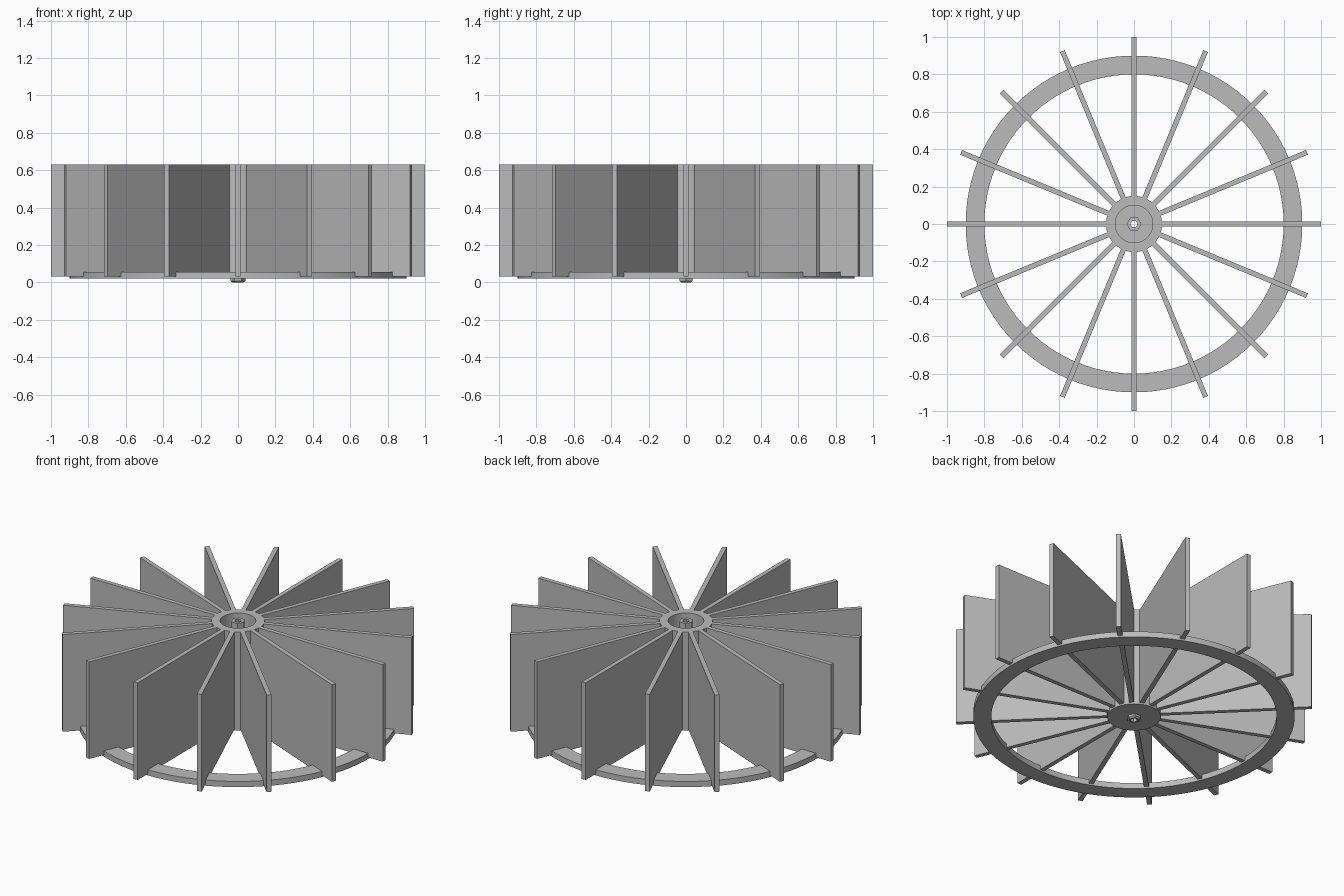
import bpy
import bmesh
from math import pi, cos, sin
from mathutils import Matrix

if "Cube" in bpy.data.objects:
    bpy.data.objects.remove(bpy.data.objects["Cube"])

BLADES = 16
BOTTOM, TOP = 0.03, 0.63

grey = bpy.data.materials.new("plain grey")
grey.use_nodes = True
grey.diffuse_color = (0.5, 0.5, 0.5, 1)
grey.node_tree.nodes["Principled BSDF"].inputs["Base Color"].default_value = (0.5, 0.5, 0.5, 1)


def finish(name, bm, smooth=True):
    bmesh.ops.recalc_face_normals(bm, faces=bm.faces)
    mesh = bpy.data.meshes.new(name)
    bm.to_mesh(mesh)
    bm.free()
    obj = bpy.data.objects.new(name, mesh)
    bpy.context.collection.objects.link(obj)
    mesh.materials.append(grey)
    if smooth:
        bpy.ops.object.select_all(action="DESELECT")
        obj.select_set(True)
        bpy.context.view_layer.objects.active = obj
        bpy.ops.object.shade_smooth_by_angle(angle=pi / 6)
    return obj


def lathe(name, profile, sides):
    """Turn a closed (radius, height) profile around the z axis."""
    bm = bmesh.new()
    rings = []
    for i in range(sides):
        a = 2 * pi * i / sides
        rings.append([bm.verts.new((r * cos(a), r * sin(a), z)) for r, z in profile])
    for i, ring in enumerate(rings):
        after = rings[(i + 1) % sides]
        for j in range(len(profile)):
            k = (j + 1) % len(profile)
            bm.faces.new((ring[j], after[j], after[k], ring[k]))
    return finish(name, bm)


def tube(name, inner, outer, low, high, sides):
    return lathe(name, [(inner, low), (outer, low), (outer, high), (inner, high)], sides)


# Flat support ring under the blades
tube("support_ring", 0.80, 0.90, 0.02, 0.055, 96)

# Cup-shaped hub with a closed floor and a hole for the shaft
lathe("hub", [(0.02, 0.02), (0.15, 0.02), (0.15, TOP), (0.10, TOP),
              (0.10, 0.055), (0.02, 0.055)], 64)

# Hollow shaft, and the chamfered hexagonal nut below it
tube("shaft", 0.02, 0.04, 0.05, TOP, 6)
lathe("bottom_nut", [(0.02, 0), (0.03, 0), (0.04, 0.008), (0.04, 0.025), (0.02, 0.025)], 6)

# Radial blades
INNER, OUTER, THICK = 0.115, 1.0, 0.027
for n in range(BLADES):
    bm = bmesh.new()
    bmesh.ops.create_cube(bm, size=1)
    bmesh.ops.scale(bm, vec=(OUTER - INNER, THICK, TOP - BOTTOM), verts=bm.verts)
    bmesh.ops.translate(bm, vec=((OUTER + INNER) / 2, 0, (TOP + BOTTOM) / 2), verts=bm.verts)
    bm.transform(Matrix.Rotation(2 * pi * n / BLADES, 4, "Z"))
    finish(f"blade_{n + 1}", bm, smooth=False)
